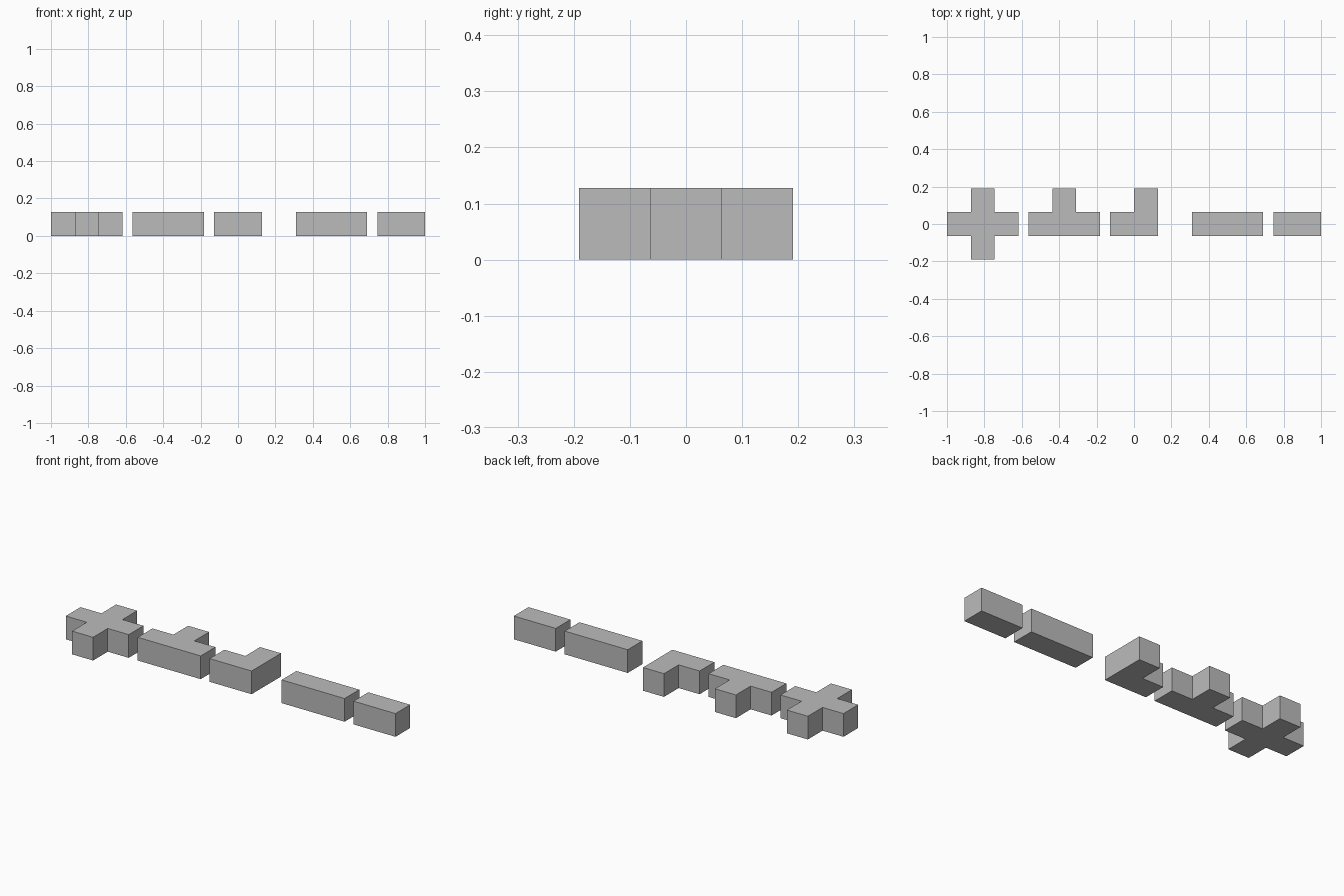
import bpy
import bmesh
from mathutils import Vector

if "Cube" in bpy.data.objects:
    bpy.data.objects.remove(bpy.data.objects["Cube"], do_unlink=True)

UNIT = 14 / 110            # thickness of every arm
PITCH = UNIT * 24 / 7      # spacing between hub centres
FIRST = UNIT * 1.5 - 1     # hub centre of the first piece

grey = bpy.data.materials.new("plain_grey")
grey.use_nodes = True
colour = (0.5, 0.5, 0.5, 1)
grey.diffuse_color = colour
grey.node_tree.nodes["Principled BSDF"].inputs["Base Color"].default_value = colour

DIRECTIONS = {
    "left": Vector((1, 0, 0)),
    "right": Vector((-1, 0, 0)),
    "back": Vector((0, 1, 0)),
    "front": Vector((0, -1, 0)),
}


def wall_piece(name, slot, arms):
    """A cubic hub with one arm pulled out of each listed side."""
    bm = bmesh.new()
    bmesh.ops.create_cube(bm, size=UNIT)
    bm.normal_update()
    for arm in arms:
        way = DIRECTIONS[arm]
        side = max(bm.faces, key=lambda f: f.normal.dot(way) + f.calc_center_median().dot(way))
        cap = bmesh.ops.extrude_discrete_faces(bm, faces=[side])["faces"][0]
        bmesh.ops.translate(bm, verts=cap.verts, vec=way * UNIT)
        bm.normal_update()
    # Merge coplanar faces into clean flat sides
    bmesh.ops.dissolve_limit(bm, angle_limit=0.01, verts=bm.verts, edges=bm.edges)
    bmesh.ops.recalc_face_normals(bm, faces=bm.faces)
    mesh = bpy.data.meshes.new(name)
    bm.to_mesh(mesh)
    bm.free()
    mesh.materials.append(grey)
    piece = bpy.data.objects.new(name, mesh)
    piece.location = (FIRST + slot * PITCH, 0, UNIT / 2)
    bpy.context.collection.objects.link(piece)


# Row of connector pieces
wall_piece("cross_piece", 0, ["left", "right", "back", "front"])
wall_piece("tee_piece", 1, ["left", "right", "back"])
wall_piece("corner_piece", 2, ["right", "back"])
wall_piece("straight_piece", 3, ["left", "right"])
wall_piece("end_piece", 4, ["right"])
